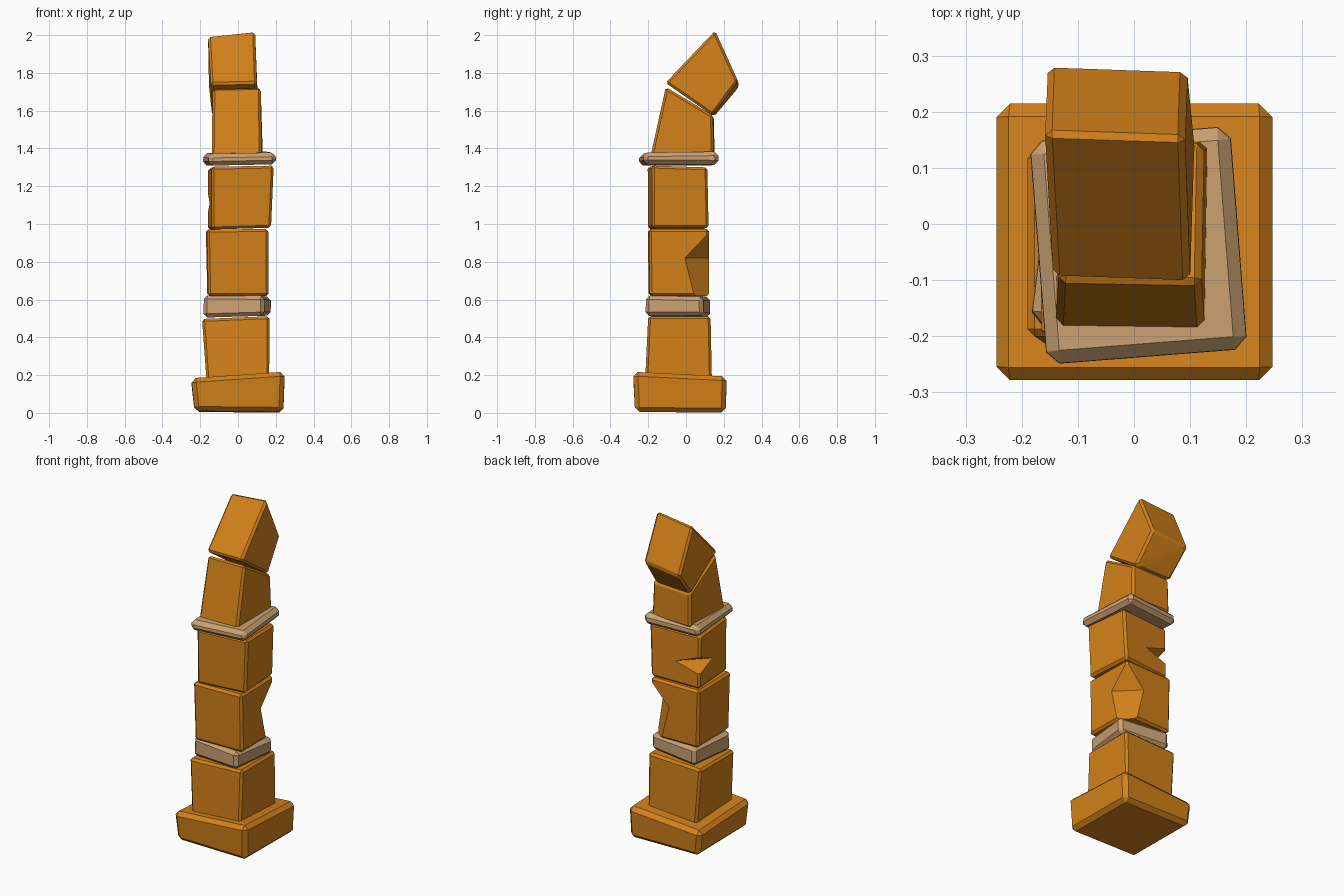
import bpy, bmesh, math
from mathutils import Matrix, Vector

if "Cube" in bpy.data.objects:
    bpy.data.objects.remove(bpy.data.objects["Cube"])


def material(name, rgb):
    m = bpy.data.materials.new(name)
    m.diffuse_color = (*rgb, 1)
    m.use_nodes = True
    m.node_tree.nodes["Principled BSDF"].inputs["Base Color"].default_value = m.diffuse_color
    return m


ORANGE = material("orange_stone", (0.65, 0.22, 0.01))
TAN = material("tan_stone", (0.60, 0.36, 0.17))


def hull(name, points, bevel=0, mat=None):
    bm = bmesh.new()
    for p in points:
        bm.verts.new(p)
    bmesh.ops.convex_hull(bm, input=bm.verts)
    bmesh.ops.dissolve_limit(bm, angle_limit=math.radians(4), verts=bm.verts, edges=bm.edges)
    if bevel:
        bmesh.ops.bevel(bm, geom=bm.edges[:], offset=bevel, segments=1, affect='EDGES')
    bmesh.ops.recalc_face_normals(bm, faces=bm.faces)
    me = bpy.data.meshes.new(name)
    bm.to_mesh(me)
    bm.free()
    ob = bpy.data.objects.new(name, me)
    bpy.context.collection.objects.link(ob)
    if mat:
        me.materials.append(mat)
    return ob


# Stone block between two rectangles (cx, cy, width, depth), each on a plane (z, slope_x, slope_y)
def block(name, low, low_plane, top, top_plane, twist=0, bevel=0.013, mat=ORANGE):
    rot = Matrix.Rotation(math.radians(twist), 3, 'Z')
    pts = []
    for (cx, cy, w, d), (z, sx, sy) in ((low, low_plane), (top, top_plane)):
        for i, j in ((-1, -1), (1, -1), (1, 1), (-1, 1)):
            p = Vector((cx, cy, 0)) + rot @ Vector((i * w / 2, j * d / 2, 0))
            p.z = z + sx * p.x + sy * p.y
            pts.append(p)
    return hull(name, pts, bevel, mat)


# Chip out of a vertical corner: profile is (cut-back along the faces, z)
def chip(ob, corner, side, profile):
    e = 0.05
    pts = []
    for a, z in profile:
        pts.append((corner[0] - side[0] * (a + e), corner[1] + side[1] * e, z))
        pts.append((corner[0] + side[0] * e, corner[1] - side[1] * (a + e), z))
    cutter = hull("chip_cutter", pts)
    cutter.hide_render = True
    mod = ob.modifiers.new("chip", 'BOOLEAN')
    mod.operation = 'DIFFERENCE'
    mod.solver = 'EXACT'
    mod.object = cutter
    bpy.context.view_layer.objects.active = ob
    bpy.ops.object.modifier_apply(modifier=mod.name)
    bpy.data.objects.remove(cutter)


# Foot and lower shaft
block("base", (0.005, -0.03, 0.47, 0.48), (0.005, -0.01, -0.01),
      (0, -0.032, 0.495, 0.495), (0.188, 0.07, -0.05), bevel=0.024)
block("lower_shaft", (0, -0.04, 0.33, 0.355), (0.15, 0, 0),
      (-0.012, -0.035, 0.357, 0.33), (0.505, 0.04, 0))
block("lower_band", (-0.005, -0.043, 0.325, 0.31), (0.51, 0.03, 0),
      (-0.003, -0.043, 0.325, 0.305), (0.618, -0.01, -0.02), -7, 0.02, TAN)

# Middle shaft stones with chipped corners
middle = block("middle_shaft", (0, -0.037, 0.32, 0.315), (0.618, 0, 0),
               (-0.005, -0.04, 0.325, 0.32), (0.972, 0.01, 0), 1)
chip(middle, (0.157, 0.12), (1, 1),
     [(0, 0.955), (0.125, 0.82), (0.07, 0.60), (-0.25, 0.955), (-0.25, 0.60)])
upper = block("upper_shaft", (0.008, -0.04, 0.315, 0.30), (0.975, 0.03, 0),
              (0.015, -0.045, 0.33, 0.295), (1.30, 0.02, -0.03), 4)
chip(upper, (-0.163, 0.105), (-1, 1), [(0.16, 1.11), (-0.2, 1.25), (-0.2, 0.99)])
block("upper_band", (0.008, -0.038, 0.36, 0.40), (1.312, 0.02, 0),
      (0.008, -0.038, 0.355, 0.395), (1.378, 0.02, 0.015), 4.5, 0.022, TAN)

# Bent top stones
block("neck", (-0.004, -0.018, 0.265, 0.335), (1.36, 0, 0),
      (-0.005, 0.02, 0.255, 0.25), (1.66, 0.01, -0.6), -1)
block("tip", (-0.018, 0.02, 0.245, 0.25), (1.672, 0, -0.69),
      (-0.032, 0.219, 0.25, 0.122), (2.36, 0.03, -2.2), -2)
